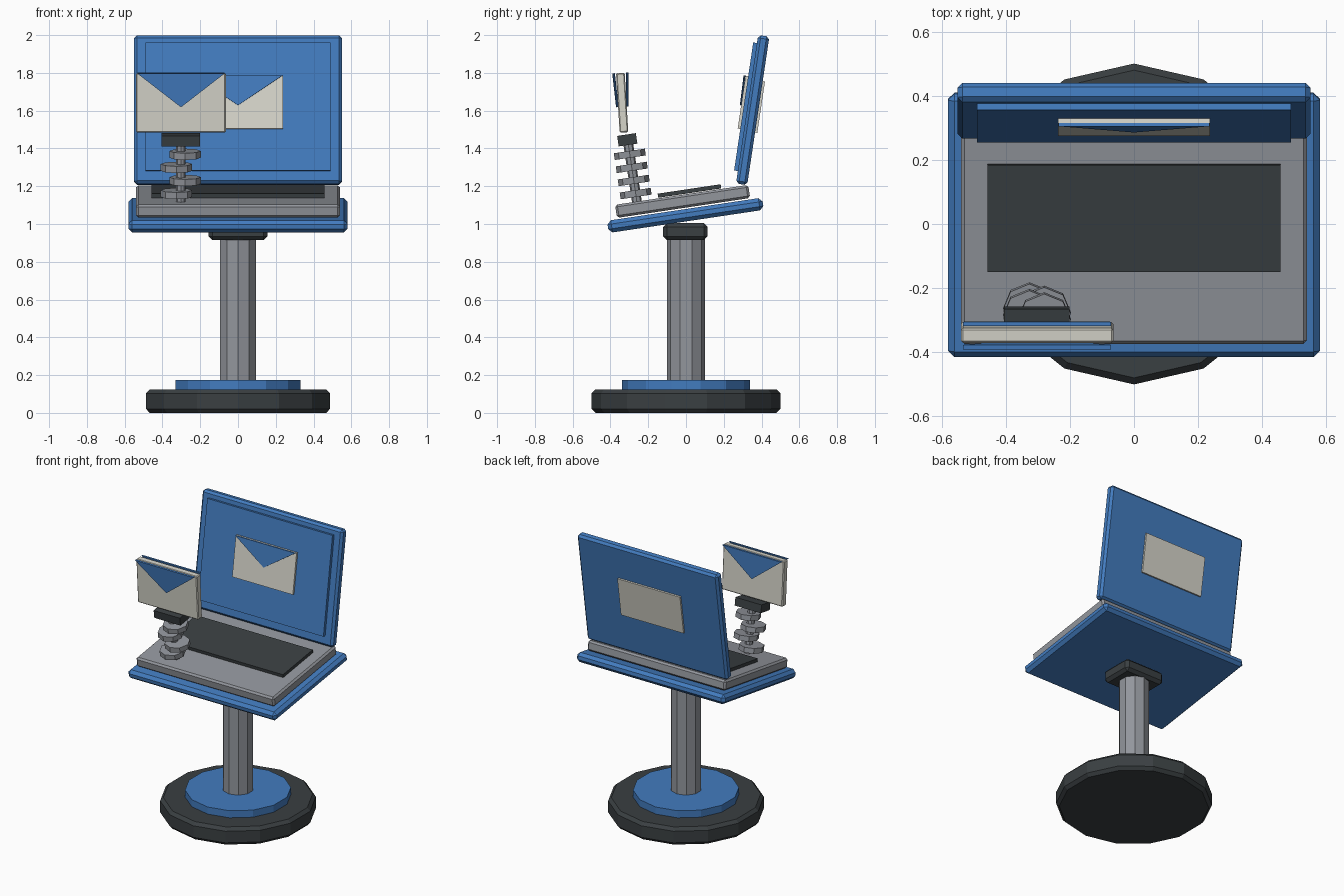
import bpy
import bmesh
from math import radians
from mathutils import Matrix, Vector

if "Cube" in bpy.data.objects:
    bpy.data.objects.remove(bpy.data.objects["Cube"], do_unlink=True)


def material(name, rgb):
    mat = bpy.data.materials.new(name)
    mat.use_nodes = True
    color = (*rgb, 1)
    mat.diffuse_color = color
    mat.node_tree.nodes["Principled BSDF"].inputs["Base Color"].default_value = color
    return mat


BLUE = material("blue", (0.055, 0.2, 0.52))
GREY = material("grey", (0.29, 0.305, 0.335))
DARK = material("charcoal", (0.042, 0.05, 0.054))
WHITE = material("off white", (0.67, 0.66, 0.59))

TILT = radians(8.5)
TRAY = Vector((0, -0.003, 1.046))
LID = Vector((0, 0.353, 1.603))
SIGN = Vector((-0.302, -0.338, 1.642))


def finish(name, bm, mat, loc, tilt, bevel):
    """Turn a bmesh into a flat-shaded object, with an optional one-step bevel."""
    mesh = bpy.data.meshes.new(name)
    bmesh.ops.recalc_face_normals(bm, faces=bm.faces)
    bm.to_mesh(mesh)
    bm.free()
    mesh.materials.append(mat)
    obj = bpy.data.objects.new(name, mesh)
    bpy.context.collection.objects.link(obj)
    obj.location = loc
    obj.rotation_euler.x = tilt
    if bevel:
        mod = obj.modifiers.new("edge", "BEVEL")
        mod.width = bevel
        mod.segments = 1
        mod.limit_method = "ANGLE"
        mod.angle_limit = radians(40)
    return obj


def box(name, size, loc, mat, tilt=0, bevel=0):
    bm = bmesh.new()
    bmesh.ops.create_cube(bm, size=1)
    bmesh.ops.scale(bm, vec=size, verts=bm.verts)
    return finish(name, bm, mat, loc, tilt, bevel)


def disc(name, sides, radius, depth, loc, mat, tilt=0, bevel=0):
    """Upright prism with a corner pointing along +y."""
    bm = bmesh.new()
    bmesh.ops.create_cone(bm, cap_ends=True, segments=sides, radius1=radius,
                          radius2=radius, depth=depth)
    top = max(bm.verts, key=lambda v: v.co.y).co
    turn = Vector((top.x, top.y)).angle_signed(Vector((0, 1)))
    bmesh.ops.rotate(bm, matrix=Matrix.Rotation(-turn, 3, "Z"), verts=bm.verts)
    return finish(name, bm, mat, loc, tilt, bevel)


def flap(name, width, drop, depth, loc, tilt):
    """Downward triangle plate whose top edge sits at the origin."""
    bm = bmesh.new()
    corners = [(-width / 2, 0), (width / 2, 0), (0, -drop)]
    face = bm.faces.new([bm.verts.new((x, -depth / 2, z)) for x, z in corners])
    ext = bmesh.ops.extrude_face_region(bm, geom=[face])["geom"]
    verts = [v for v in ext if isinstance(v, bmesh.types.BMVert)]
    bmesh.ops.translate(bm, vec=(0, depth, 0), verts=verts)
    return finish(name, bm, BLUE, loc, tilt, 0)


def offset(origin, tilt, x, y, z):
    return origin + Matrix.Rotation(tilt, 3, "X") @ Vector((x, y, z))


# Stand
disc("base", 14, 0.5, 0.115, (0, 0, 0.0625), DARK, bevel=0.02).location.z = 0.0625
bpy.data.objects["base"].scale.z = 0.125 / 0.115
disc("base_ring", 14, 0.34, 0.06, (0, 0, 0.145), BLUE)
disc("column", 10, 0.1, 0.79, (0, 0, 0.555), GREY)
box("column_bracket", (0.31, 0.235, 0.09), (0, -0.003, 0.96), DARK, bevel=0.02)

# Tilted tray, computer body and keyboard
box("tray", (1.16, 0.83, 0.065), TRAY, BLUE, TILT, 0.02)
box("body", (1.08, 0.713, 0.07), offset(TRAY, TILT, 0, -0.004, 0.075), GREY, TILT, 0.012)
box("keyboard", (0.914, 0.337, 0.022), offset(TRAY, TILT, 0, 0.04, 0.124), DARK, TILT)

# Screen lid leaning back, with raised panel and envelope
box("lid", (1.1, 0.06, 0.795), LID, BLUE, -TILT, 0.015)
box("screen_panel", (0.98, 0.03, 0.685), offset(LID, -TILT, 0, -0.035, 0.012), BLUE, -TILT)
box("screen_envelope", (0.475, 0.014, 0.283), offset(LID, -TILT, 0, -0.057, 0.033), WHITE, -TILT)
flap("screen_envelope_flap", 0.47, 0.158, 0.01,
     offset(LID, -TILT, 0, -0.07, 0.174), -TILT + radians(1.5))
box("lid_back_plate", (0.49, 0.014, 0.275), offset(LID, -TILT, 0, 0.035, 0.022), WHITE, -TILT)

# Zigzag spring of staggered discs on a thin rod
rod_mid = Vector((-0.303, -0.282, 1.265))
disc("spring_rod", 8, 0.026, 0.32, rod_mid, GREY, TILT)
for i in range(4):
    side = -0.023 if i % 2 == 0 else 0.023
    spot = offset(rod_mid, TILT, side, 0, (i - 1.5) * 0.07)
    disc(f"spring_disc_{i + 1}", 8, 0.083, 0.036, spot, GREY, TILT)
box("sign_holder", (0.205, 0.1, 0.056), (-0.303, -0.311, 1.446), DARK, TILT)

# Envelope sign with a flap on both faces
lean = radians(3.5)
box("sign", (0.475, 0.046, 0.315), SIGN, WHITE, lean, 0.006)
for name, sy in (("sign_flap_front", -1), ("sign_flap_back", 1)):
    flap(name, 0.462, 0.18, 0.014, offset(SIGN, lean, 0, sy * 0.036, 0.158),
         lean - sy * radians(3))
